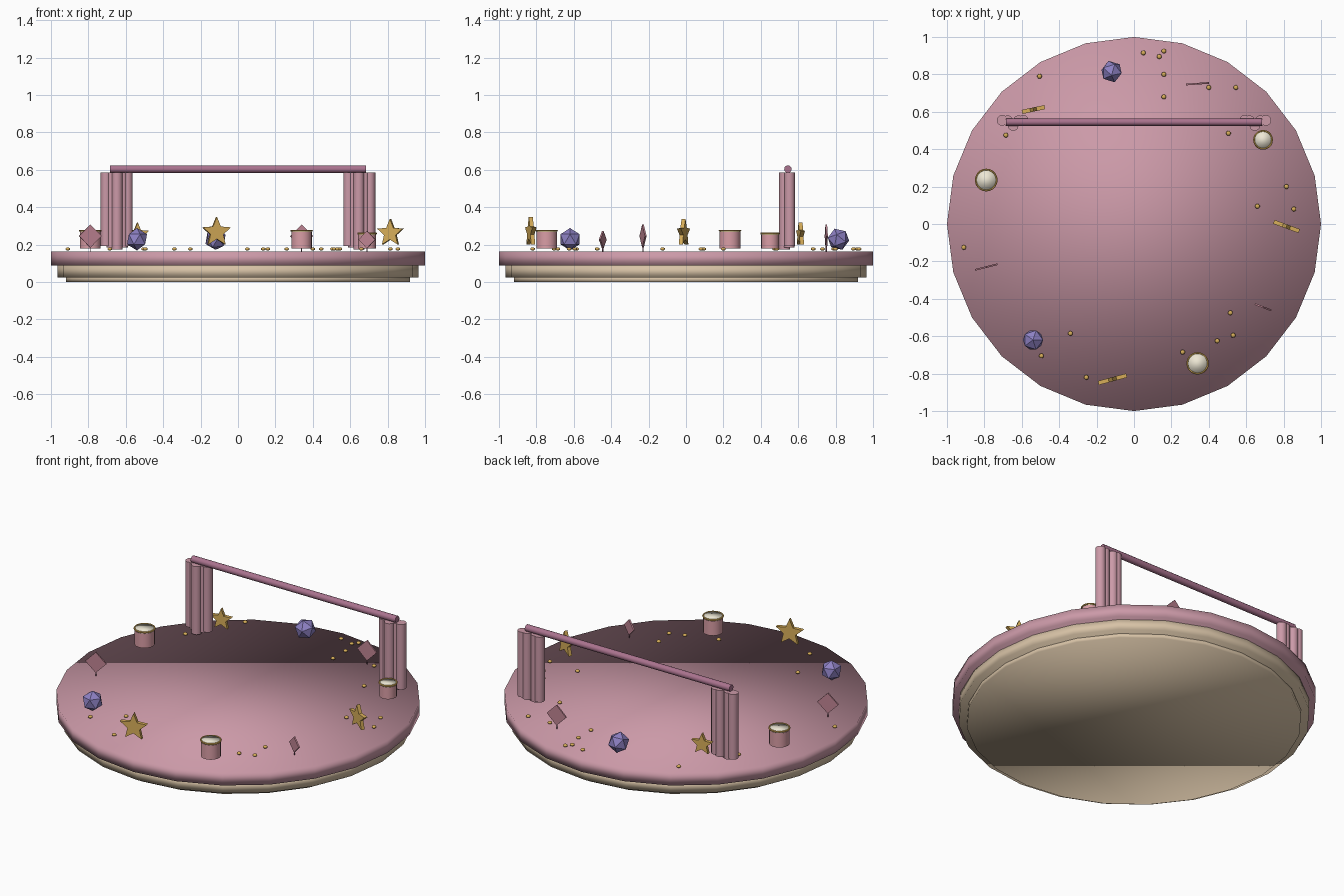
import bpy, bmesh, math
from mathutils import Matrix

if "Cube" in bpy.data.objects:
    bpy.data.objects.remove(bpy.data.objects["Cube"])


def mat(name, r, g, b):
    m = bpy.data.materials.new(name)
    m.diffuse_color = (r, g, b, 1)
    m.use_nodes = True
    m.node_tree.nodes["Principled BSDF"].inputs["Base Color"].default_value = m.diffuse_color
    return m


PINK = mat("rose", 0.60, 0.32, 0.39)
MAUVE = mat("mauve", 0.40, 0.17, 0.27)
TAN = mat("tan", 0.68, 0.54, 0.38)
CUP = mat("cup_pink", 0.70, 0.34, 0.38)
CREAM = mat("cream", 0.85, 0.80, 0.66)
GOLD = mat("gold", 0.68, 0.42, 0.10)
VIOLET = mat("violet", 0.27, 0.22, 0.55)
KITE = mat("dusty_rose", 0.52, 0.23, 0.29)


def finish(name, bm, m, xf=None, smooth=False):
    if xf is not None:
        bmesh.ops.transform(bm, matrix=xf, verts=bm.verts)
    bmesh.ops.recalc_face_normals(bm, faces=bm.faces)
    for f in bm.faces:
        f.smooth = smooth
    me = bpy.data.meshes.new(name)
    bm.to_mesh(me)
    bm.free()
    me.materials.append(m)
    ob = bpy.data.objects.new(name, me)
    bpy.context.collection.objects.link(ob)
    return ob


def cyl(name, x, y, z0, z1, r, m, sides=24, smooth=True, sharp=False):
    bm = bmesh.new()
    bmesh.ops.create_cone(bm, cap_ends=True, segments=sides, radius1=r, radius2=r, depth=z1 - z0)
    ob = finish(name, bm, m, Matrix.Translation((x, y, (z0 + z1) / 2)), smooth)
    if sharp:
        ob.data.set_sharp_from_angle(angle=math.radians(50))
    return ob


def plate(name, pts, thick, loc, deg, m):
    # upright extruded outline, turned about z
    bm = bmesh.new()
    f = bm.faces.new([bm.verts.new((x, -thick / 2, z)) for x, z in pts])
    r = bmesh.ops.extrude_face_region(bm, geom=[f])
    vs = [v for v in r["geom"] if isinstance(v, bmesh.types.BMVert)]
    bmesh.ops.translate(bm, vec=(0, thick, 0), verts=vs)
    return finish(name, bm, m, Matrix.Translation(loc) @ Matrix.Rotation(math.radians(deg), 4, 'Z'))


# tiered round base
cyl("base_foot", 0, 0, 0, 0.03, 0.92, TAN)
cyl("base_middle", 0, 0, 0.025, 0.09, 0.965, TAN)
cyl("base_top", 0, 0, 0.088, 0.163, 1.0, PINK)

# curtain folds on both sides and the rod above
for side, s in (("left", -1), ("right", 1)):
    for i, (x, y, z) in enumerate([(0.705, 0.554, 0.193), (0.675, 0.552, 0.185),
                                   (0.646, 0.527, 0.175), (0.617, 0.552, 0.185),
                                   (0.592, 0.554, 0.193)]):
        cyl(f"{side}_curtain_fold_{i}", s * x, y, z, 0.587, 0.029, PINK, 12, True, True)
bm = bmesh.new()
bmesh.ops.create_cone(bm, cap_ends=True, segments=12, radius1=0.02, radius2=0.02, depth=1.37)
rod = finish("curtain_rod", bm, MAUVE,
             Matrix.Translation((0, 0.545, 0.604)) @ Matrix.Rotation(math.pi / 2, 4, 'Y'), True)
rod.data.set_sharp_from_angle(angle=math.radians(50))

# cups with cream filling and gold rim
for i, (x, y, r, top) in enumerate([(-0.79, 0.235, 0.056, 0.275), (0.34, -0.745, 0.055, 0.275),
                                    (0.69, 0.45, 0.048, 0.26)]):
    cyl(f"cup_{i}", x, y, 0.18, top - 0.008, r, CUP, 20, True, True)
    cyl(f"cup_filling_{i}", x, y, top - 0.012, top + 0.002, r * 0.97, CREAM, 20)
    bpy.ops.mesh.primitive_torus_add(major_radius=r, minor_radius=0.005, major_segments=20,
                                     minor_segments=6, location=(x, y, top))
    rim = bpy.context.object
    rim.name = f"cup_rim_{i}"
    rim.data.materials.append(GOLD)

# faceted gems
for i, (x, y, tilt) in enumerate([(-0.12, 0.815, 0.35), (-0.54, -0.62, 0.0)]):
    bm = bmesh.new()
    bmesh.ops.create_icosphere(bm, subdivisions=1, radius=0.06)
    finish(f"gem_{i}", bm, VIOLET,
           Matrix.Translation((x, y, 0.229)) @ Matrix.Rotation(tilt, 4, 'X'))

# standing stars
for i, (x, y, z, r, deg) in enumerate([(-0.115, -0.83, 0.267, 0.082, 15),
                                       (0.815, -0.013, 0.262, 0.076, -20),
                                       (-0.538, 0.612, 0.254, 0.065, 12)]):
    pts = []
    for k in range(10):
        a = math.pi / 2 + k * math.pi / 5
        q = r if k % 2 == 0 else r * 0.45
        pts.append((q * math.cos(a), q * math.sin(a)))
    plate(f"star_{i}", pts, 0.022, (x, y, z), deg, GOLD)

# thin diamond plates on short stems
for i, (x, y, z, h, deg) in enumerate([(-0.79, -0.23, 0.246, 0.062, 14),
                                       (0.69, -0.445, 0.227, 0.047, -21),
                                       (0.34, 0.75, 0.246, 0.062, 4)]):
    plate(f"diamond_{i}", [(0, h), (-h, 0), (0, -h), (h, 0)], 0.009, (x, y, z), deg, KITE)
    cyl(f"diamond_stem_{i}", x, y, 0.163, z - h + 0.008, 0.003, MAUVE, 6)

# scattered flattened beads
beads = [(.05, .915), (.135, .895), (.16, .925), (.16, .80), (.16, .68), (.40, .73), (.545, .73),
         (-.505, .79), (-.685, .475), (.505, .485), (.815, .20), (.66, .095), (.855, .08),
         (-.91, -.125), (-.34, -.585), (-.495, -.705), (-.255, -.82), (.26, -.685),
         (.445, -.625), (.53, -.595), (.515, -.475)]
for i, (x, y) in enumerate(beads):
    bm = bmesh.new()
    bmesh.ops.create_uvsphere(bm, u_segments=10, v_segments=6, radius=0.013)
    finish(f"bead_{i}", bm, GOLD,
           Matrix.Translation((x, y, 0.177)) @ Matrix.Diagonal((1, 1, 0.65, 1)), True)
